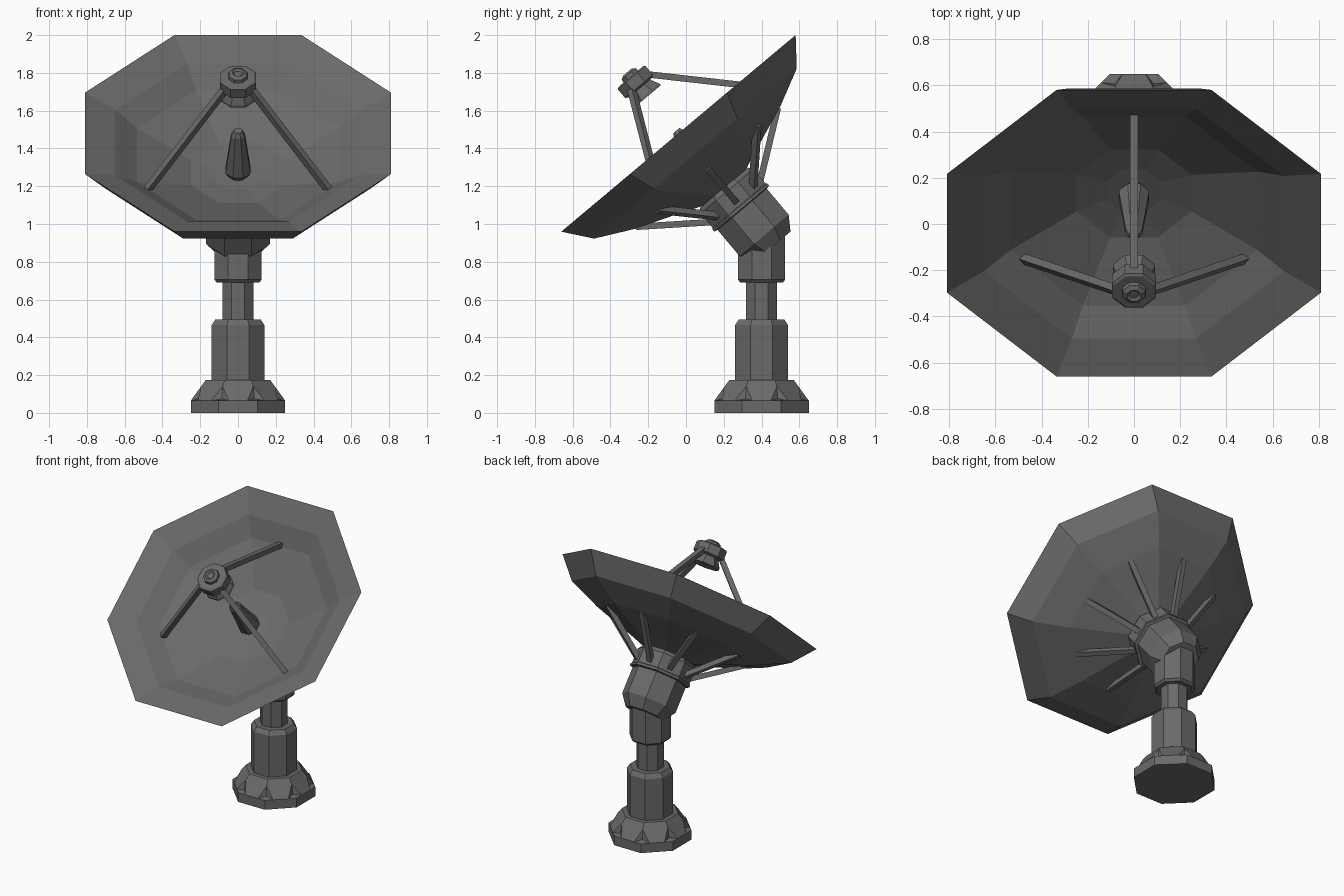
import bpy, bmesh, math
from mathutils import Matrix, Vector

if "Cube" in bpy.data.objects:
    bpy.data.objects.remove(bpy.data.objects["Cube"])

SIDES = 8
grey = bpy.data.materials.new("dark_warm_grey")
grey.diffuse_color = (0.15, 0.144, 0.139, 1)
grey.use_nodes = True
grey.node_tree.nodes["Principled BSDF"].inputs["Base Color"].default_value = grey.diffuse_color

# Dish frame: rim centre, tilted 40 degrees; post frame: upright behind it
DISH = Matrix.Translation((0, -0.04, 1.48)) @ Matrix.Rotation(math.radians(40), 4, 'X')
POST = Matrix.Translation((0, 0.4, 0))


def finish(name, bm, frame):
    bmesh.ops.recalc_face_normals(bm, faces=bm.faces[:])
    me = bpy.data.meshes.new(name)
    bm.to_mesh(me)
    bm.free()
    me.materials.append(grey)
    ob = bpy.data.objects.new(name, me)
    ob.matrix_world = frame
    bpy.context.collection.objects.link(ob)
    return ob


def ring(apothem, z):
    r = apothem / math.cos(math.pi / SIDES)
    return [Vector((r * math.cos((i + .5) * math.tau / SIDES),
                    r * math.sin((i + .5) * math.tau / SIDES), z)) for i in range(SIDES)]


def lathe(name, profile, frame):
    """Octagonal solid from (apothem, height) pairs, capped at both ends."""
    bm = bmesh.new()
    rings = [[bm.verts.new(p) for p in ring(a, z)] for a, z in profile]
    for lo, hi in zip(rings, rings[1:]):
        for i in range(SIDES):
            j = (i + 1) % SIDES
            bm.faces.new((lo[i], lo[j], hi[j], hi[i]))
    bm.faces.new(rings[0])
    bm.faces.new(rings[-1])
    return finish(name, bm, frame)


def strut(name, angle, inner, outer, width, frame):
    """Square bar between two (radius, height) points in a radial plane."""
    c, s = math.cos(angle), math.sin(angle)
    p, q = (Vector((r * c, r * s, z)) for r, z in (inner, outer))
    axis = (q - p).normalized()
    side = Vector((-s, c, 0))
    up = axis.cross(side)
    rot = Matrix((side, up, axis)).transposed().to_4x4()
    bm = bmesh.new()
    bmesh.ops.create_cube(bm, size=1, matrix=Matrix.Translation((p + q) / 2) @ rot
                          @ Matrix.Diagonal((width, width, (q - p).length, 1)))
    return finish(name, bm, frame)


# Base foot: octagonal plinth with a notch cut in each sloping corner
bm = bmesh.new()
floor, low, top = ring(.25, 0), ring(.25, .065), ring(.17, .175)
for i in range(SIDES):
    j, h = (i + 1) % SIDES, (i - 1) % SIDES
    apex = [low[k].lerp(top[k], .68) for k in (i, j)]
    b0, b1 = low[i].lerp(low[j], .26), low[j].lerp(low[i], .26)
    bprev = low[i].lerp(low[h], .26)
    pit = Vector((low[i].x * .83, low[i].y * .83, .075))
    for pts in ((floor[i], floor[j], low[j], b1, b0, low[i]),
                (b0, b1, apex[1], top[j], top[i], apex[0]),
                (apex[0], pit, b0), (apex[0], bprev, pit),
                (low[i], b0, pit), (low[i], pit, bprev)):
        bm.faces.new([bm.verts.new(p) for p in pts])
for cap in (floor, top):
    bm.faces.new([bm.verts.new(p) for p in cap])
bmesh.ops.remove_doubles(bm, verts=bm.verts[:], dist=1e-4)
finish("base_foot", bm, POST)

# Post
lathe("lower_column", [(.14, .17), (.14, .465), (.12, .495), (.08, .495)], POST)
lathe("neck", [(.083, .48), (.083, .70)], POST)
lathe("upper_column", [(.08, .69), (.112, .69), (.125, .705), (.125, .95)], POST)

# Tilting head behind the dish
lathe("head", [(.12, -.78), (.17, -.705), (.17, -.53), (.17, -.51)], DISH)
lathe("head_collar", [(.17, -.525), (.19, -.52), (.19, -.505), (.183, -.50),
                      (.183, -.40), (.165, -.375)], DISH)
lathe("dish_mount", [(.13, -.39), (.13, -.33)], DISH)

# Dish: back surface, sharp rim, then stepped inner bowl
lathe("dish", [(.13, -.385), (.25, -.335), (.50, -.24), (.70, -.14), (.81, 0),
               (.65, -.065), (.535, -.15), (.25, -.27), (.12, -.285)], DISH)

# Braces from the head to the back of the dish
for k in range(8):
    strut(f"back_brace_{k + 1}", k * math.tau / 8, (.165, -.475), (.49, -.235), .034, DISH)

# Feed horn in the middle of the dish
lathe("feed_horn", [(.04, -.30), (.066, -.255), (.036, -.01), (.022, .018)], DISH)

# Receiver held in front of the dish
lathe("receiver_flange", [(.06, .27), (.092, .255), (.092, .268), (.062, .325)], DISH)
lathe("receiver_body", [(.08, .315), (.096, .325), (.096, .385), (.085, .392)], DISH)
lathe("receiver_cap", [(.052, .385), (.048, .41), (.03, .422), (.02, .412)], DISH)
for k in range(3):
    strut(f"receiver_arm_{k + 1}", math.radians(90 + 120 * k), (.07, .35), (.56, -.165), .034, DISH)
